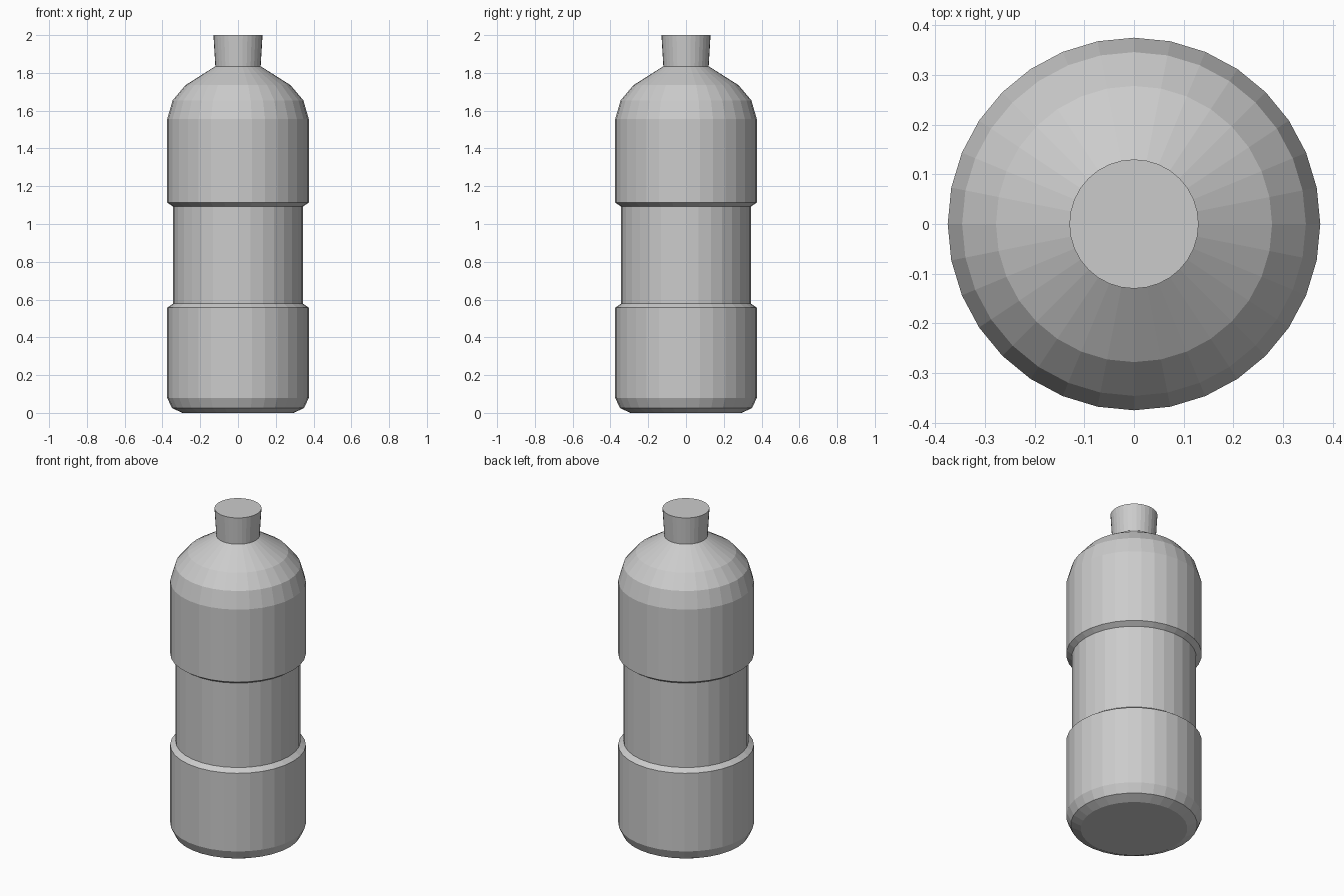
import bpy
import bmesh
from math import cos, sin, tau

SIDES = 32

cube = bpy.data.objects.get("Cube")
if cube:
    bpy.data.objects.remove(cube, do_unlink=True)

# Single grey material
grey = bpy.data.materials.new("plain_grey")
grey.use_nodes = True
colour = (0.6, 0.6, 0.6, 1)
grey.diffuse_color = colour
grey.node_tree.nodes["Principled BSDF"].inputs["Base Color"].default_value = colour


def lathe(name, profile, cap_bottom=False, cap_top=False):
    """Turn a (radius, height) profile, listed bottom to top, around z."""
    bm = bmesh.new()
    rings = [[bm.verts.new((r * cos(tau * i / SIDES), r * sin(tau * i / SIDES), z))
              for i in range(SIDES)] for r, z in profile]
    for low, high in zip(rings, rings[1:]):
        for i in range(SIDES):
            j = (i + 1) % SIDES
            bm.faces.new((low[i], low[j], high[j], high[i]))
    if cap_bottom:
        bm.faces.new(rings[0][::-1])
    if cap_top:
        bm.faces.new(rings[-1])
    mesh = bpy.data.meshes.new(name)
    bm.to_mesh(mesh)
    bm.free()
    mesh.materials.append(grey)
    obj = bpy.data.objects.new(name, mesh)
    bpy.context.collection.objects.link(obj)
    return obj


# Rings shared by neighbouring parts
waist_bottom = (0.345, 0.578)
waist_top = (0.345, 1.093)
neck_base = (0.12, 1.835)

# Rounded foot and lower body, up to the sloped ledge
lathe("lower_body", [(0.295, 0), (0.35, 0.026), (0.375, 0.08),
                     (0.375, 0.557), waist_bottom], cap_bottom=True)

# Recessed grip band
lathe("waist", [waist_bottom, waist_top])

# Upper body with domed shoulder
lathe("upper_body", [waist_top, (0.375, 1.113), (0.375, 1.555),
                     (0.346, 1.655), (0.278, 1.735), neck_base])

# Slightly flared closed neck
lathe("neck", [neck_base, (0.13, 2)], cap_top=True)
